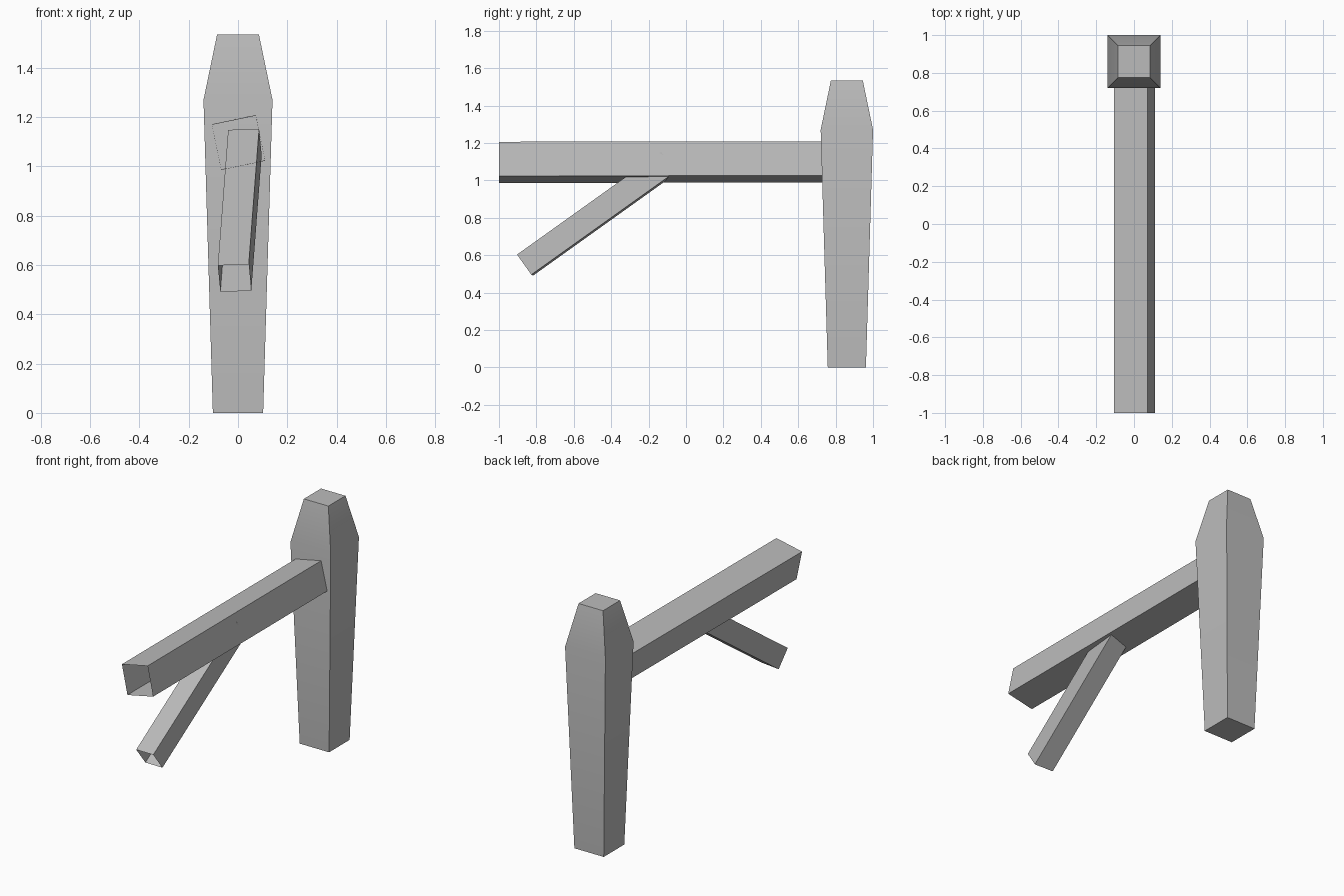
import bpy
import bmesh
from mathutils import Matrix, Vector

cube = bpy.data.objects.get("Cube")
if cube:
    bpy.data.objects.remove(cube, do_unlink=True)

GREY = (0.5, 0.5, 0.5, 1.0)
grey = bpy.data.materials.new("plain_grey")
grey.use_nodes = True
grey.diffuse_color = GREY
grey.node_tree.nodes["Principled BSDF"].inputs["Base Color"].default_value = GREY


def add_object(name, bm):
    bmesh.ops.recalc_face_normals(bm, faces=bm.faces)
    mesh = bpy.data.meshes.new(name)
    bm.to_mesh(mesh)
    bm.free()
    mesh.materials.append(grey)
    obj = bpy.data.objects.new(name, mesh)
    bpy.context.collection.objects.link(obj)
    return obj


def square_ring(bm, half, y, z):
    corners = ((-1, -1), (1, -1), (1, 1), (-1, 1))
    return [bm.verts.new((sx * half, y + sy * half, z)) for sx, sy in corners]


def open_timber(name, start, end, across, width, height):
    """Rectangular timber from start to end, without end caps."""
    start, end = Vector(start), Vector(end)
    axis = (end - start).normalized()
    side = Vector(across)
    side = (side - axis * side.dot(axis)).normalized()
    up = side.cross(axis)
    frame = Matrix((side, axis, up)).transposed().to_4x4()
    frame.translation = (start + end) / 2
    size = Matrix.Diagonal((width, (end - start).length, height, 1))
    bm = bmesh.new()
    bmesh.ops.create_cube(bm, size=1, matrix=frame @ size)
    bm.normal_update()
    caps = [f for f in bm.faces if abs(f.normal.dot(axis)) > 0.9]
    bmesh.ops.delete(bm, geom=caps, context="FACES_ONLY")
    return add_object(name, bm)


# Post: widens upwards, then tapers to a blunt top
bm = bmesh.new()
rings = [square_ring(bm, half, 0.86, z)
         for half, z in ((0.102, 0), (0.14, 1.27), (0.085, 1.535))]
for low, high in zip(rings, rings[1:]):
    for i in range(4):
        j = (i + 1) % 4
        bm.faces.new((low[i], low[j], high[j], high[i]))
bm.faces.new(rings[0])
bm.faces.new(rings[-1])
post = add_object("post", bm)

# Soft shading up the sides, sharp corners
bpy.ops.object.select_all(action="DESELECT")
post.select_set(True)
bpy.context.view_layer.objects.active = post
bpy.ops.object.shade_smooth_by_angle(angle=0.52)

# Beam: slightly rolled, hollow at the free end
open_timber("beam", (0.002, -1, 1.096), (0.002, 0.82, 1.099),
            (0.178, 0, 0.037), 0.182, 0.187)

# Brace: leans up into the underside of the beam
open_timber("brace", (-0.014, -0.86, 0.547), (0.028, -0.09, 1.097),
            (0.125, -0.01, 0.005), 0.126, 0.132)
